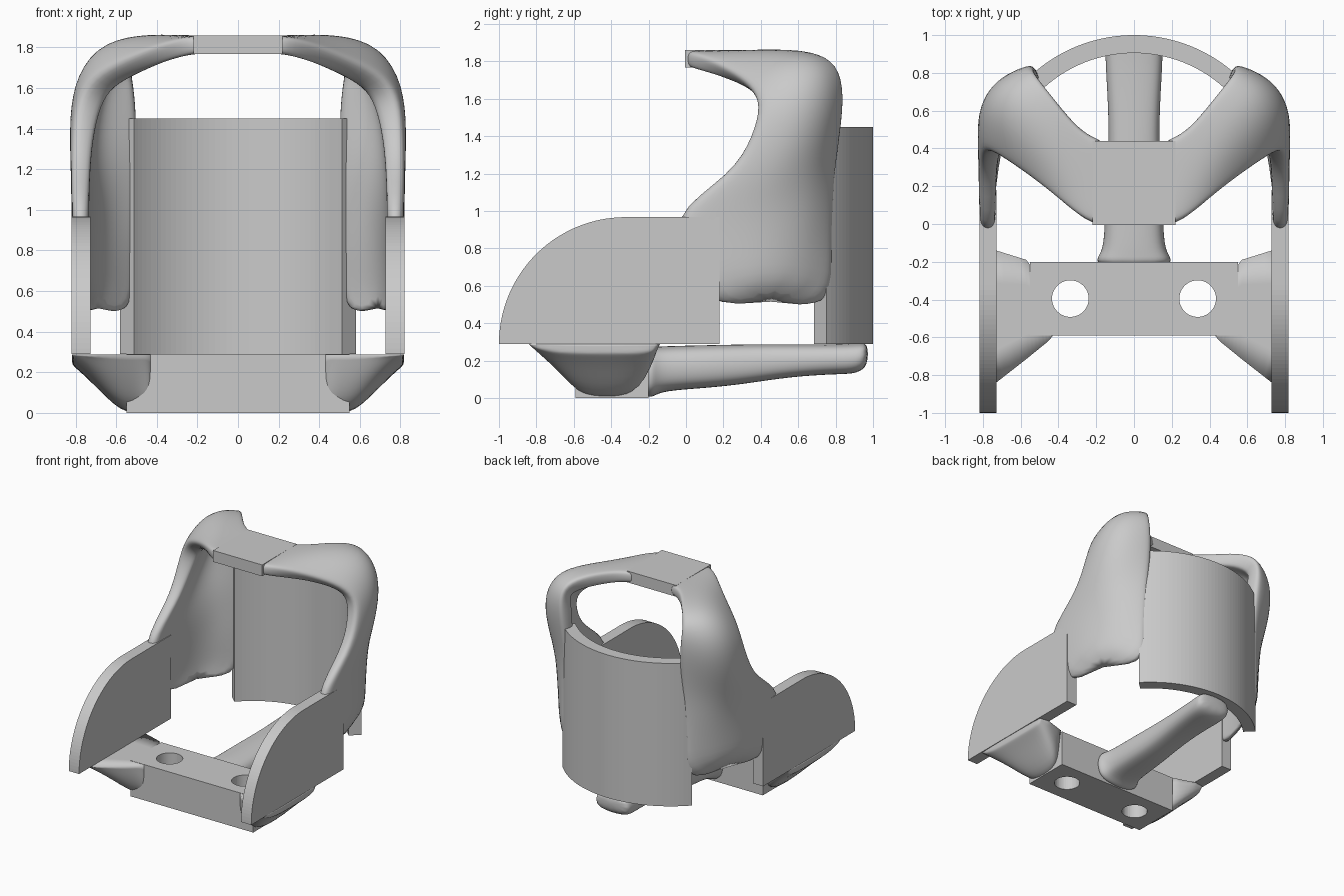
import bpy, bmesh
from math import sin, cos, pi, radians
from mathutils import Vector, Matrix

cube = bpy.data.objects.get("Cube")
if cube:
    bpy.data.objects.remove(cube, do_unlink=True)

grey = bpy.data.materials.new("plain_grey")
grey.use_nodes = True
colour = (0.59, 0.59, 0.59, 1)
grey.diffuse_color = colour
grey.node_tree.nodes["Principled BSDF"].inputs["Base Color"].default_value = colour


def add_object(name, data):
    obj = bpy.data.objects.new(name, data)
    bpy.context.collection.objects.link(obj)
    return obj


def prism(name, loops, depth, matrix, mirror=False):
    """Extrude closed 2D outlines; inner loops become holes."""
    curve = bpy.data.curves.new(name, "CURVE")
    curve.dimensions = "2D"
    curve.fill_mode = "BOTH"
    curve.extrude = depth / 2
    for loop in loops:
        spline = curve.splines.new("POLY")
        spline.points.add(len(loop) - 1)
        for point, (a, b) in zip(spline.points, loop):
            point.co = (a, b, 0, 1)
        spline.use_cyclic_u = True
    temp = add_object(name + "_outline", curve)
    bpy.context.view_layer.update()
    deps = bpy.context.evaluated_depsgraph_get()
    mesh = bpy.data.meshes.new_from_object(temp.evaluated_get(deps))
    bpy.data.objects.remove(temp, do_unlink=True)
    bm = bmesh.new()
    bm.from_mesh(mesh)
    bmesh.ops.remove_doubles(bm, verts=bm.verts, dist=0.0001)
    bmesh.ops.transform(bm, matrix=matrix, verts=bm.verts)
    bmesh.ops.recalc_face_normals(bm, faces=bm.faces)
    for face in bm.faces:
        face.smooth = False
    bm.to_mesh(mesh)
    bm.free()
    mesh.materials.clear()
    mesh.materials.append(grey)
    obj = add_object(name, mesh)
    if mirror:
        obj.modifiers.new("Mirror", "MIRROR")
    return obj


def loft(name, rings, mirror=False, flat_top=None):
    """Join rings of points into a closed, smooth, subdivided body."""
    bm = bmesh.new()
    rows = [[bm.verts.new(p) for p in ring] for ring in rings]
    count = len(rows[0])
    for low, high in zip(rows, rows[1:]):
        for i in range(count):
            j = (i + 1) % count
            bm.faces.new((low[i], low[j], high[j], high[i]))
    bm.faces.new(rows[0])
    bm.faces.new(rows[-1])
    bmesh.ops.recalc_face_normals(bm, faces=bm.faces)
    if flat_top:
        crease = bm.edges.layers.float.new("crease_edge")
        for edge in bm.edges:
            if all(v.co.z > flat_top for v in edge.verts):
                edge[crease] = 1
    for face in bm.faces:
        face.smooth = True
    mesh = bpy.data.meshes.new(name)
    bm.to_mesh(mesh)
    bm.free()
    mesh.materials.append(grey)
    obj = add_object(name, mesh)
    if mirror:
        obj.modifiers.new("Mirror", "MIRROR").use_mirror_merge = False
    sub = obj.modifiers.new("Subdivision", "SUBSURF")
    sub.levels = sub.render_levels = 2
    return obj


def arc(cx, cy, radius, start, end, steps):
    angles = [radians(start + (end - start) * i / steps) for i in range(steps + 1)]
    return [(cx + radius * cos(a), cy + radius * sin(a)) for a in angles]


# Base block with two vertical holes
outline = [(-0.55, -0.59), (0.55, -0.59), (0.55, -0.2), (-0.55, -0.2)]
holes = [arc(x, -0.395, 0.097, 0, 360, 40)[:-1] for x in (-0.337, 0.337)]
prism("base_block", [outline] + holes, 0.29, Matrix.Translation((0, 0, 0.145)))

# Side plates with a quarter-round front
to_side = Matrix(((0, 0, 1, 0.773), (1, 0, 0, 0), (0, 1, 0, 0), (0, 0, 0, 1)))
side = [(0.18, 0.29), (0.18, 0.967)] + arc(-0.323, 0.29, 0.677, 90, 180, 40)
prism("side_plate", [side], 0.092, to_side, mirror=True)

# Curved back shell
shell = arc(0, 0.195, 0.805, 43.7, 136.3, 40) + arc(0, 0.195, 0.71, 136.3, 43.7, 40)
prism("back_shell", [shell], 1.16, Matrix.Translation((0, 0, 0.87)))

# Top plate
top = [(-0.22, -0.005), (0.22, -0.005), (0.22, 0.44), (-0.22, 0.44)]
prism("top_plate", [top], 0.092, Matrix.Translation((0, 0, 1.814)))

# Arms: each row has front, middle and back points and a half thickness
arm_rows = [
    ((.772, .10, .43), (.735, .48, .60), (.53, .765, .42), .04),
    ((.772, .08, .75), (.735, .49, .75), (.525, .76, .75), .042),
    ((.772, -.12, .965), (.735, .5, 1.0), (.515, .755, 1.0), .044),
    ((.77, .25, 1.2), (.74, .57, 1.2), (.505, .765, 1.2), .048),
    ((.755, .36, 1.4), (.745, .64, 1.41), (.5, .78, 1.43), .06),
    ((.72, .41, 1.555), (.725, .67, 1.62), (.515, .785, 1.62), .075),
    ((.64, .365, 1.64), (.665, .63, 1.755), (.535, .775, 1.73), .075),
    ((.48, .235, 1.72), (.5, .48, 1.8), (.45, .695, 1.795), .058),
    ((.34, .09, 1.783), (.345, .32, 1.811), (.32, .53, 1.811), .05),
    ((.22, -.01, 1.814), (.22, .22, 1.814), (.22, .455, 1.814), .046),
    ((.12, .01, 1.814), (.12, .22, 1.814), (.12, .43, 1.814), .04),
]


def arm_ring(index):
    front, mid, back = map(Vector, arm_rows[index][:3])
    half = arm_rows[index][3]
    before = Vector(arm_rows[max(index - 1, 0)][1])
    after = Vector(arm_rows[min(index + 1, len(arm_rows) - 1)][1])
    slope, bend = (back - front) / 2, (back + front) / 2 - mid
    outer, inner = [], []
    for s in (-1, -0.85, -0.4, 0, 0.4, 0.85, 1):
        centre = mid + slope * s + bend * s * s
        normal = (slope + bend * 2 * s).cross(after - before).normalized()
        offset = normal * half * (0.85 if abs(s) == 1 else 1)
        outer.append(centre + offset)
        inner.append(centre - offset)
    return outer + inner[::-1]


loft("arm", [arm_ring(i) for i in range(len(arm_rows))], mirror=True)

# Gussets joining the block to the side plates: x, y front, y back, z low
gusset_rows = [
    (0.818, -0.84, -0.15, 0.24), (0.805, -0.84, -0.15, 0.225),
    (0.73, -0.84, -0.14, 0.16), (0.57, -0.715, -0.19, -0.01),
    (0.49, -0.65, -0.3, 0.01), (0.42, -0.595, -0.53, 0.04),
]


def gusset_ring(x, y0, y1, low):
    top, width, tall = 0.288, y1 - y0, 0.288 - low
    return [(x, y0, top), (x, y0 + 0.05 * width, top - 0.4 * tall),
            (x, y0 + 0.2 * width, low + 0.15 * tall), (x, y0 + 0.4 * width, low),
            (x, y1 - 0.15 * width, low), (x, y1 - 0.03 * width, low + 0.3 * tall),
            (x, y1, top)]


loft("gusset", [gusset_ring(*row) for row in gusset_rows], mirror=True, flat_top=0.28)

# Spine under the seat: y, half width, z low, z high
spine_rows = [
    (-0.23, 0.2, 0.0, 0.27), (-0.17, 0.19, 0.01, 0.27), (-0.13, 0.155, 0.04, 0.275),
    (0.1, 0.15, 0.055, 0.28), (0.3, 0.135, 0.075, 0.285), (0.55, 0.13, 0.115, 0.285),
    (0.8, 0.145, 0.13, 0.285), (0.92, 0.15, 0.13, 0.29), (0.975, 0.14, 0.18, 0.295),
]


def spine_ring(y, half, low, high):
    ring = []
    for i in range(12):
        a = 2 * pi * i / 12
        c, s = cos(a), sin(a)
        x = half * 1.05 * abs(c) ** 0.7 * (1 if c > 0 else -1)
        z = (high - low) / 2 * 1.05 * abs(s) ** 0.7 * (1 if s > 0 else -1)
        ring.append((x, y, (low + high) / 2 + z))
    return ring


loft("spine", [spine_ring(*row) for row in spine_rows])
